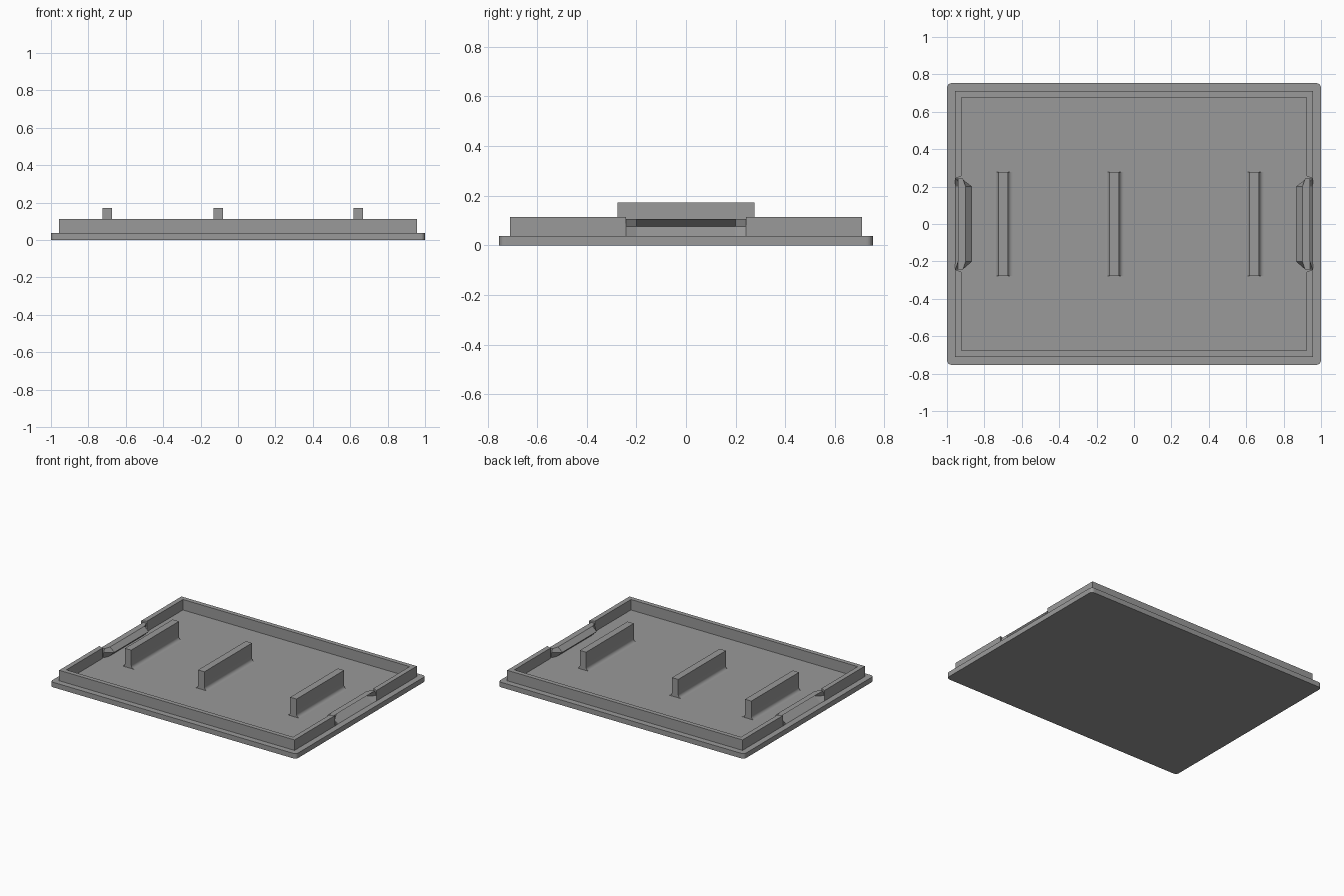
import bpy, bmesh, math

if "Cube" in bpy.data.objects:
    bpy.data.objects.remove(bpy.data.objects["Cube"])

grey = bpy.data.materials.new("plain grey")
grey.diffuse_color = (0.32, 0.32, 0.32, 1)
grey.use_nodes = True
grey.node_tree.nodes["Principled BSDF"].inputs["Base Color"].default_value = grey.diffuse_color

FLOOR, RIM_TOP = 0.037, 0.114


def loft(name, sections, close=False):
    """Join equal-length sections; cap the ends, or close into a ring."""
    bm = bmesh.new()
    rows = [[bm.verts.new(p) for p in s] for s in sections]
    n = len(rows[0])
    pairs = list(zip(rows, rows[1:])) + ([(rows[-1], rows[0])] if close else [])
    for a, b in pairs:
        for i in range(n):
            j = (i + 1) % n
            bm.faces.new((a[i], a[j], b[j], b[i]))
    if not close:
        bm.faces.new(rows[0])
        bm.faces.new(rows[-1])
    bmesh.ops.recalc_face_normals(bm, faces=bm.faces)
    mesh = bpy.data.meshes.new(name)
    bm.to_mesh(mesh)
    bm.free()
    mesh.materials.append(grey)
    obj = bpy.data.objects.new(name, mesh)
    bpy.context.collection.objects.link(obj)
    return obj


# Base plate with small rounded corners
R, HX, HY = 0.025, 1.0, 0.753
outline = []
for k, (sx, sy) in enumerate([(1, 1), (-1, 1), (-1, -1), (1, -1)]):
    for i in range(6):
        a = math.radians(90 * k + 18 * i)
        outline.append((sx * (HX - R) + R * math.cos(a),
                        sy * (HY - R) + R * math.sin(a)))
loft("base_plate", [[(x, y, z) for x, y in outline] for z in (0, FLOOR)])

# Raised rim: a C-shaped wall for the front and back halves
OX, IX, OY, IY, GAP = 0.957, 0.922, 0.71, 0.677, 0.242
for name, s in (("front_rim", -1), ("back_rim", 1)):
    path = [((-OX, GAP), (-IX, GAP + 0.015)), ((-OX, OY), (-IX, IY)),
            ((OX, OY), (IX, IY)), ((OX, GAP), (IX, GAP + 0.015))]
    loft(name, [[(o[0], s * o[1], FLOOR), (i[0], s * i[1], FLOOR),
                 (i[0], s * i[1], RIM_TOP), (o[0], s * o[1], RIM_TOP)]
                for o, i in path])

# Snap clips: wall bent inward into a V groove, tapered at both ends
end = [(0.957, FLOOR), (0.957, 0.075), (0.942, 0.106),
       (0.915, 0.106), (0.922, 0.075), (0.922, FLOOR)]
middle = [(0.955, FLOOR), (0.905, 0.076), (0.942, 0.106),
          (0.90, 0.106), (0.866, 0.075), (0.905, FLOOR)]
for name, s in (("left_clip", -1), ("right_clip", 1)):
    loft(name, [[(s * x, y, z) for x, z in prof]
                for y, prof in ((-0.243, end), (-0.2, middle),
                                (0.2, middle), (0.243, end))])

# Cross ribs with concave fillets at the foot
W, F, TOP, LEN = 0.0255, 0.024, 0.172, 0.277
half = [(W, TOP)]
for i in range(7):
    a = math.radians(180 + 15 * i)
    half.append((W + F + F * math.cos(a), FLOOR + F + F * math.sin(a)))
profile = half + [(-x, z) for x, z in reversed(half)]
for name, cx in (("left_rib", -0.7), ("middle_rib", -0.105), ("right_rib", 0.644)):
    rib = loft(name, [[(cx + x, y, z) for x, z in profile] for y in (-LEN, LEN)])
    bpy.ops.object.select_all(action='DESELECT')
    rib.select_set(True)
    bpy.context.view_layer.objects.active = rib
    bpy.ops.object.shade_smooth_by_angle(angle=math.radians(30))
